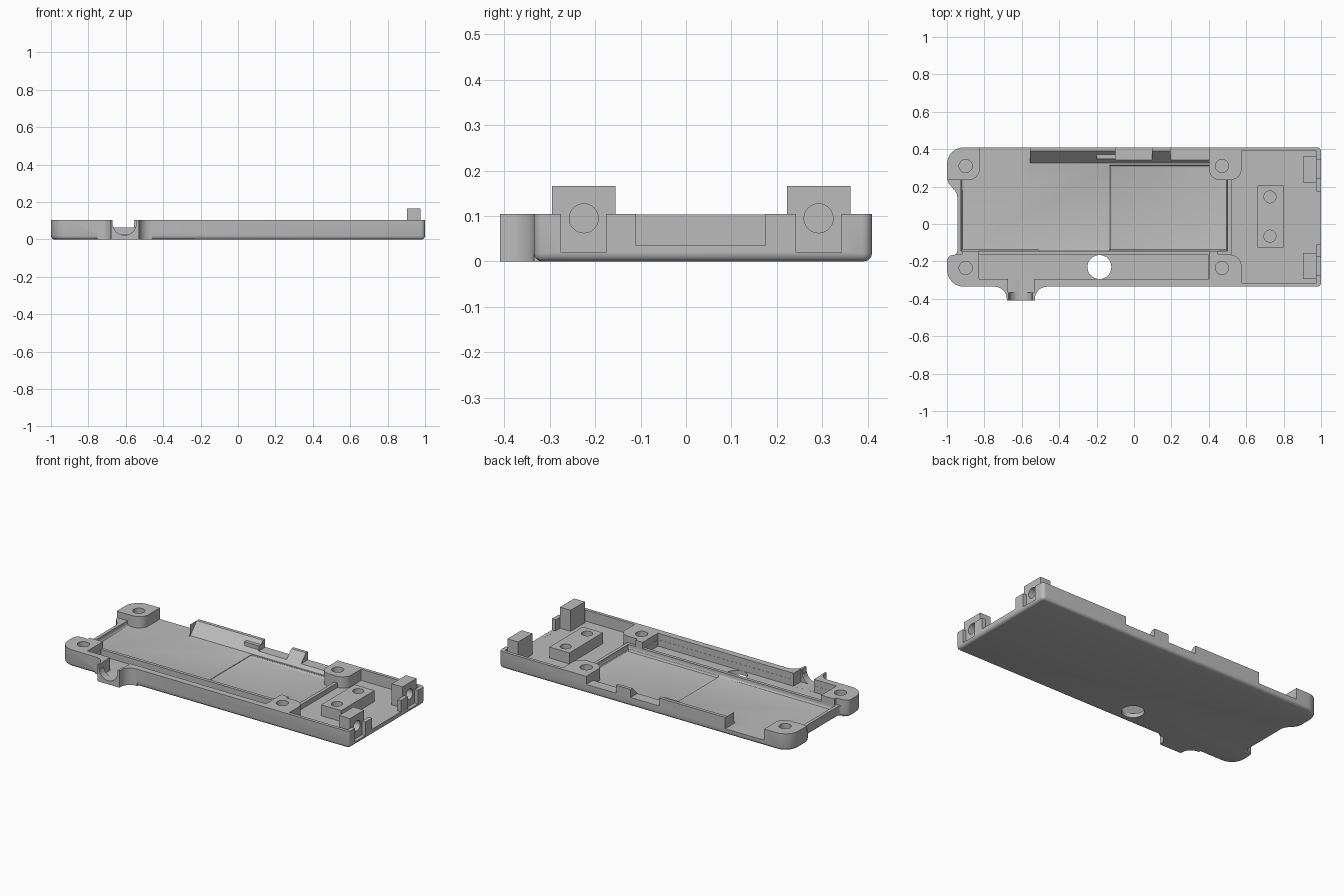
import bpy, bmesh
from math import pi, cos, sin
from mathutils import Vector

old = bpy.data.objects.get("Cube")
if old:
    bpy.data.objects.remove(old, do_unlink=True)

gray = bpy.data.materials.new("light gray")
gray.use_nodes = True
gray.diffuse_color = (0.5, 0.5, 0.5, 1)
gray.node_tree.nodes["Principled BSDF"].inputs["Base Color"].default_value = gray.diffuse_color
HIGH = 0.3    # cutter top
TOP = 0.105   # rim height


def rounded(points, steps=6):
    """Polygon from (x, y, corner radius)."""
    out = []
    for i, (x, y, r) in enumerate(points):
        p = Vector((x, y))
        if not r:
            out.append(p)
            continue
        a = (Vector(points[i - 1][:2]) - p).normalized() * r
        b = (Vector(points[(i + 1) % len(points)][:2]) - p).normalized() * r
        for k in range(steps + 1):
            t = k / steps * pi / 2
            out.append(p + a * (1 - sin(t)) + b * (1 - cos(t)))
    return out


def prism(name, outline, lo, hi, axis="z", bevel=0):
    """Extrude an outline along an axis, optionally rounding its lower rim."""
    place = {"z": lambda u, v, h: (u, v, h),
             "x": lambda u, v, h: (h, u, v),
             "y": lambda u, v, h: (u, h, v)}[axis]
    bm = bmesh.new()
    rings = [[bm.verts.new(place(u, v, h)) for u, v in outline] for h in (lo, hi)]
    bottom = bm.faces.new(rings[0])
    bm.faces.new(rings[1])
    n = len(outline)
    for i in range(n):
        j = (i + 1) % n
        bm.faces.new((rings[0][i], rings[0][j], rings[1][j], rings[1][i]))
    bmesh.ops.recalc_face_normals(bm, faces=bm.faces)
    if bevel:
        bmesh.ops.bevel(bm, geom=list(bottom.edges), offset=bevel, segments=3,
                        profile=0.5, affect="EDGES")
    mesh = bpy.data.meshes.new(name)
    bm.to_mesh(mesh)
    bm.free()
    mesh.materials.append(gray)
    obj = bpy.data.objects.new(name, mesh)
    bpy.context.collection.objects.link(obj)
    return obj


def box(name, x0, x1, y0, y1, z0, z1=HIGH, radius=0, bevel=0):
    corners = [(x0, y0, radius), (x1, y0, radius), (x1, y1, radius), (x0, y1, radius)]
    return prism(name, rounded(corners), z0, z1, bevel=bevel)


def cylinder(name, u, v, r, lo, hi, axis="z"):
    ring = [(u + r * cos(k * pi / 16), v + r * sin(k * pi / 16)) for k in range(32)]
    return prism(name, ring, lo, hi, axis)


def combine(target, tool, operation="DIFFERENCE"):
    """Apply a boolean and discard the tool."""
    mod = target.modifiers.new("boolean", "BOOLEAN")
    mod.operation, mod.object, mod.solver = operation, tool, "EXACT"
    bpy.context.view_layer.objects.active = target
    bpy.ops.object.modifier_apply(modifier=mod.name)
    bpy.data.objects.remove(tool, do_unlink=True)


# Tray blank with rounded underside and a notch in the left end
tray = prism("tray", rounded([
    (-1, -0.335, 0.09), (1, -0.335, 0.022), (1, 0.41, 0.022), (-1, 0.41, 0.09),
    (-1, 0.225, 0.025), (-0.945, 0.165, 0.02), (-0.945, -0.165, 0.02),
    (-1, -0.165, 0.035)]), 0, TOP, bevel=0.018)

# Flared cable lip on the front
combine(tray, prism("lip", rounded([
    (-0.75, -0.3, 0), (-0.75, -0.335, 0), (-0.68, -0.335, 0.065), (-0.68, -0.41, 0),
    (-0.53, -0.41, 0), (-0.53, -0.335, 0.065), (-0.46, -0.335, 0), (-0.46, -0.3, 0)]),
    0, TOP), "UNION")


def cut_around_bosses(tool):
    """Cut a cavity but leave the screw bosses standing."""
    for x0, x1, y0, y1 in ((-1.2, -0.825, 0.235, 0.6), (0.4, 0.575, 0.235, 0.6),
                           (0.4, 0.575, -0.6, -0.165)):
        combine(tool, box("boss", x0, x1, y0, y1, -0.1, 0.5, radius=0.06))
    combine(tray, tool)


# Main cavities
cut_around_bosses(box("end_bay", 0.52, 0.975, -0.315, 0.39, 0.035))
cut_around_bosses(box("pocket", -0.925, 0.5, -0.145, 0.322, 0.035, bevel=0.015))
cut_around_bosses(box("deep_pocket", -0.13, 0.497, -0.142, 0.315, 0.025, bevel=0.012))
cut_around_bosses(box("back_opening", -0.9, -0.557, 0.2, 0.6, 0.035))

# Sloped inner face of the back wall
combine(tray, prism("slope", [(0.3, 0.036), (0.325, 0.036), (0.394, 0.11),
                              (0.394, HIGH), (0.3, HIGH)], -0.556, 0.401, "x"))

# Lowered ridges, recesses, wall gaps and end slots
for x0, x1, y0, y1, z0 in (
        (0.45, 0.53, -0.164, 0.234, 0.065),     # ridge by end bay
        (-1.2, -0.92, -0.164, 0.234, 0.065),    # left ridge
        (-0.83, 0.4, -0.295, -0.14, 0.065),     # front ridge
        (-0.829, 0.399, -0.294, -0.165, 0.025), # front channel
        (-0.1, 0.095, 0.29, 0.6, 0.055),        # back wall gaps
        (0.195, 0.4, 0.29, 0.6, 0.055),
        (0.96, 1.2, -0.11, 0.175, 0.0352),      # end wall opening
        (0.97, 1.2, -0.275, -0.175, 0.02),      # post slots
        (0.97, 1.2, 0.242, 0.342, 0.02),
        (-0.672, -0.543, -0.6, -0.29, 0.075),   # lip opening
        (-0.675, -0.535, -0.365, -0.285, 0.0252)):
    combine(tray, box("cutter", x0, x1, y0, y1, z0))
combine(tray, cylinder("groove", -0.607, 0.085, 0.0625, -0.6, -0.3, "y"))

# Screw holes and the round through hole
for x in (-0.9, 0.47):
    for y in (-0.235, 0.31):
        combine(tray, cylinder("screw_hole", x, y, 0.035, 0.03, HIGH))
combine(tray, cylinder("through_hole", -0.185, -0.23, 0.064, -0.1, HIGH))

# Clamp block with two holes
block = box("clamp_block", 0.66, 0.798, -0.125, 0.205, 0.03, TOP - 0.002)
for y in (-0.065, 0.145):
    combine(block, cylinder("hole", 0.727, y, 0.032, 0.04, HIGH))

# End posts with blind holes facing outward
parts = [tray, block, box("back_wall_step", -0.2, -0.098, 0.348, 0.4, 0.03, 0.085)]
for name, y in (("front_post", -0.225), ("back_post", 0.292)):
    post = box(name, 0.903, 0.977, y - 0.07, y + 0.07, 0.018, 0.166)
    combine(post, cylinder("hole", y, 0.095, 0.032, 0.925, 1.2, "x"))
    parts.append(post)

# Smooth the rounded faces and keep edges crisp
bpy.ops.object.select_all(action="DESELECT")
for part in parts:
    part.select_set(True)
bpy.context.view_layer.objects.active = tray
bpy.ops.object.shade_smooth_by_angle(angle=pi / 6)
